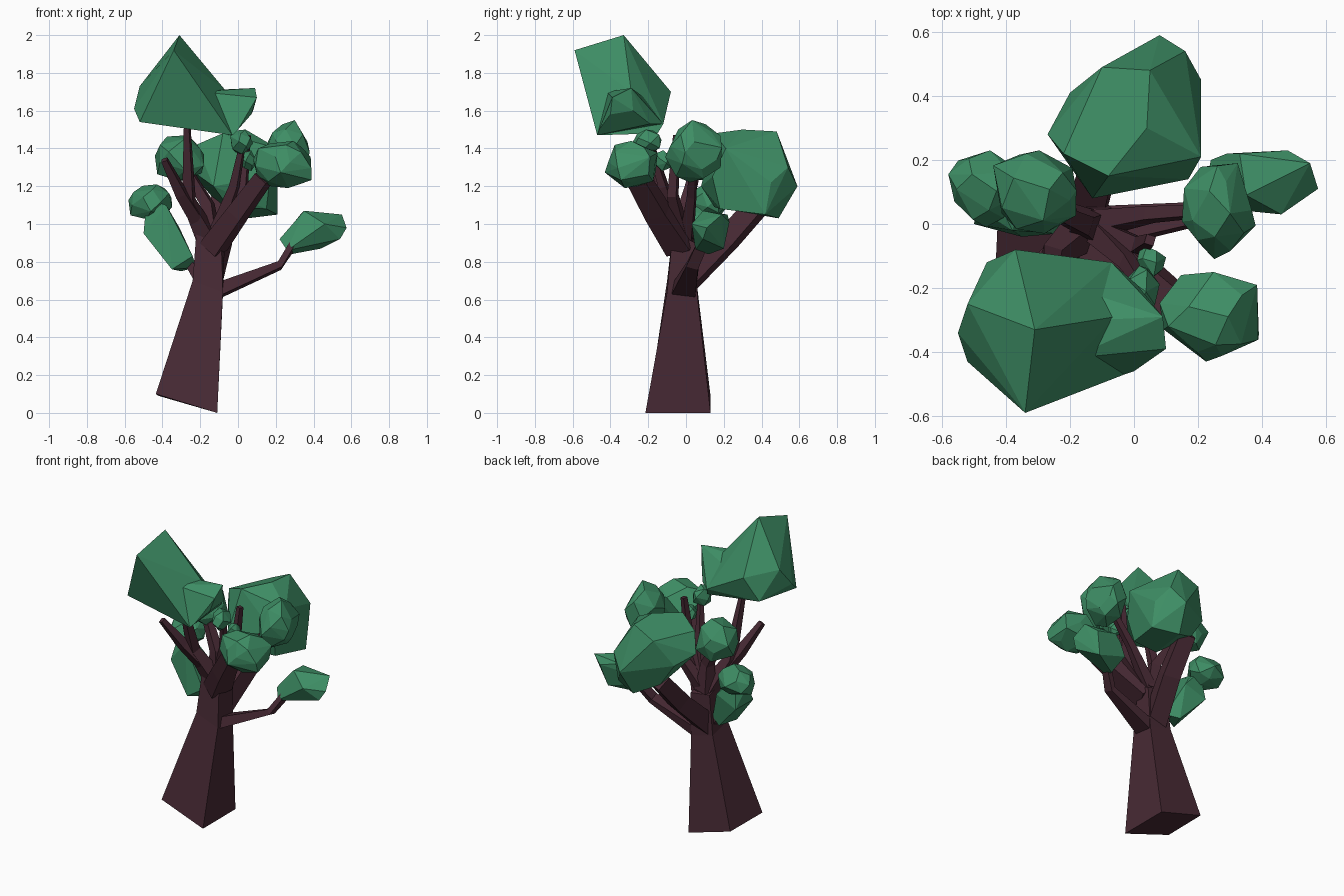
import bpy, bmesh, math, random
from mathutils import Vector


def material(name, color):
    m = bpy.data.materials.new(name)
    m.diffuse_color = color
    return m


BARK = material("bark", (0.065, 0.023, 0.035, 1))
LEAF = material("leaf", (0.048, 0.27, 0.13, 1))


def finish(name, bm, mat):
    bmesh.ops.recalc_face_normals(bm, faces=bm.faces)
    me = bpy.data.meshes.new(name)
    bm.to_mesh(me)
    bm.free()
    me.materials.append(mat)
    ob = bpy.data.objects.new(name, me)
    bpy.context.collection.objects.link(ob)
    return ob


def hull(name, *clouds):
    """Faceted clump: one convex hull per point cloud, in one object."""
    bm = bmesh.new()
    for pts in clouds:
        vs = [bm.verts.new(p) for p in pts]
        bmesh.ops.convex_hull(bm, input=vs)
        bmesh.ops.delete(bm, geom=[v for v in vs if v.is_valid and not v.link_faces], context='VERTS')
    bmesh.ops.dissolve_limit(bm, angle_limit=math.radians(9), verts=bm.verts, edges=bm.edges)
    return finish(name, bm, LEAF)


def clump(name, lo, hi, seed, n=22):
    """Irregular boulder-like clump filling the box lo..hi."""
    rnd = random.Random(seed)
    pts = []
    for i in range(n):
        z = 1 - 2 * (i + 0.5) / n
        a = i * 2.39996 + rnd.uniform(-0.35, 0.35)
        r = math.sqrt(1 - z * z)
        pts.append(Vector((r * math.cos(a), r * math.sin(a), z)) * rnd.uniform(0.88, 1.12))
    for k in range(3):
        a, b = min(p[k] for p in pts), max(p[k] for p in pts)
        for p in pts:
            p[k] = lo[k] + (p[k] - a) / (b - a) * (hi[k] - lo[k])
    hull(name, pts)


def branch(name, nodes, wide=1.0):
    """Square tapering limb through (x, y, z, half width) nodes; wide stretches it sideways."""
    bm = bmesh.new()
    pts = [Vector(n[:3]) for n in nodes]
    rings = []
    for i, p in enumerate(pts):
        d = (pts[min(i + 1, len(pts) - 1)] - pts[max(i - 1, 0)]).normalized()
        u = d.cross(Vector((0.3, 1, 0))).normalized()
        v = d.cross(u) * wide
        w = nodes[i][3]
        rings.append([bm.verts.new(p + w * (a * u + b * v))
                      for a, b in ((1, 1), (-1, 1), (-1, -1), (1, -1))])
    for r, s in zip(rings, rings[1:]):
        for k in range(4):
            bm.faces.new((r[k], r[k - 1], s[k - 1], s[k]))
    bm.faces.new(rings[0])
    bm.faces.new(rings[-1])
    finish(name, bm, BARK)


# Trunk: four-sided, flared, cut at a slant at the bottom
bm = bmesh.new()
sections = [
    [(-.435, -.19, .10), (-.11, -.215, 0), (-.11, .13, 0), (-.42, .13, .09)],
    [(-.24, -.10, .70), (-.08, -.10, .64), (-.08, .06, .62), (-.24, .06, .66)],
    [(-.22, -.07, .96), (-.09, -.07, .96), (-.07, .05, .90), (-.21, .05, .92)],
]
rings = [[bm.verts.new(p) for p in s] for s in sections]
for r, s in zip(rings, rings[1:]):
    for k in range(4):
        bm.faces.new((r[k - 1], r[k], s[k], s[k - 1]))
bm.faces.new(rings[0])
bm.faces.new(rings[-1])
finish("trunk", bm, BARK)

# Limbs
branch("right_low_branch", [(-.10, -.01, .65, .035), (.22, .035, .78, .018), (.31, .10, .92, .016)], 1.8)
branch("back_branch", [(-.16, .0, .70, .06), (-.1, .22, .92, .055), (-.08, .4, 1.12, .05)])
branch("right_twig", [(-.13, .0, .92, .035), (.05, .03, 1.15, .022), (.22, .04, 1.35, .016)])
branch("front_branch", [(-.13, -.03, .88, .055), (.0, -.15, 1.06, .047), (.14, -.26, 1.25, .04)], 1.3)
branch("left_branch", [(-.16, -.02, .92, .05), (-.26, -.1, 1.12, .03), (-.27, -.23, 1.55, .013)])
branch("left_twig", [(-.2, -.05, 1.0, .035), (-.3, -.15, 1.16, .028), (-.39, -.25, 1.34, .016)])
branch("inner_branch", [(-.15, .0, .92, .05), (-.16, .0, 1.1, .03), (-.29, .06, 1.32, .02)])
branch("middle_twig", [(-.12, -.02, .94, .035), (.02, -.07, 1.15, .025), (.05, -.05, 1.47, .015)])
branch("front_twig", [(-.12, -.02, .94, .035), (-.02, -.12, 1.2, .022), (.03, -.2, 1.45, .012)])
branch("left_low_twig", [(-.18, .0, .68, .03), (-.28, .03, .83, .018), (-.42, .09, 1.08, .012)])

# Large crown clump with a side lobe
hull("top_leaves",
     [(-.31, -.33, 2.0), (-.36, -.43, 1.92), (-.34, -.59, 1.92), (-.55, -.34, 1.61), (-.52, -.43, 1.54),
      (-.52, -.25, 1.73), (-.37, -.08, 1.70), (-.46, -.12, 1.55), (-.03, -.47, 1.47), (-.06, -.29, 1.70),
      (-.07, -.12, 1.53), (-.45, -.48, 1.66), (-.05, -.15, 1.48)],
     [(-.12, -.3, 1.71), (.09, -.29, 1.72), (.1, -.39, 1.67), (.07, -.40, 1.58), (.0, -.46, 1.5),
      (.08, -.28, 1.6), (.01, -.19, 1.53), (-.07, -.12, 1.53), (-.03, -.47, 1.47), (-.2, -.42, 1.7),
      (-.25, -.18, 1.64)])

# Large clump at the back
hull("back_leaves",
     [(-.08, .15, 1.48), (.04, .30, 1.50), (.05, .48, 1.49), (-.10, .49, 1.42), (.08, .59, 1.20),
      (.16, .54, 1.30), (.21, .45, 1.22), (.21, .21, 1.40), (.17, .14, 1.25), (-.13, .08, 1.20),
      (-.27, .28, 1.30), (-.20, .41, 1.25), (-.22, .22, 1.42), (.21, .42, 1.05), (.05, .49, 1.03),
      (-.05, .15, 1.09), (.15, .18, 1.08), (-.1, .42, 1.1)])

# Drooping clump at the left
hull("left_droop_leaves",
     [(-.49, .05, 1.06), (-.44, .1, 1.12), (-.38, -.02, 1.10), (-.35, .1, 1.04), (-.50, .0, .95),
      (-.46, .13, .92), (-.35, -.04, .76), (-.30, .08, .75), (-.22, .03, .77), (-.24, -.03, .83),
      (-.31, .12, .98)])

# Small clumps
clump("left_leaves", (-.58, -.01, 1.02), (-.35, .23, 1.21), 3)
clump("left_upper_leaves", (-.44, -.03, 1.23), (-.18, .23, 1.47), 5)
clump("right_leaves", (.15, -.11, 1.22), (.38, .19, 1.55), 8, 26)
clump("front_leaves", (.08, -.43, 1.19), (.39, -.15, 1.44), 11, 24)
clump("upper_small_leaves", (-.04, -.28, 1.37), (.08, -.13, 1.5), 14, 16)
clump("lower_small_leaves", (.01, -.18, 1.28), (.10, -.07, 1.39), 17, 14)
hull("right_low_leaves",
     [(.22, .10, .92), (.24, .20, .93), (.26, .05, .86), (.28, .12, .84), (.33, .22, 1.05),
      (.35, .09, 1.07), (.46, .03, 1.0), (.48, .23, 1.01), (.55, .19, 1.05), (.575, .11, .98),
      (.54, .09, .92), (.44, .2, .87), (.29, .22, 1.0)])
